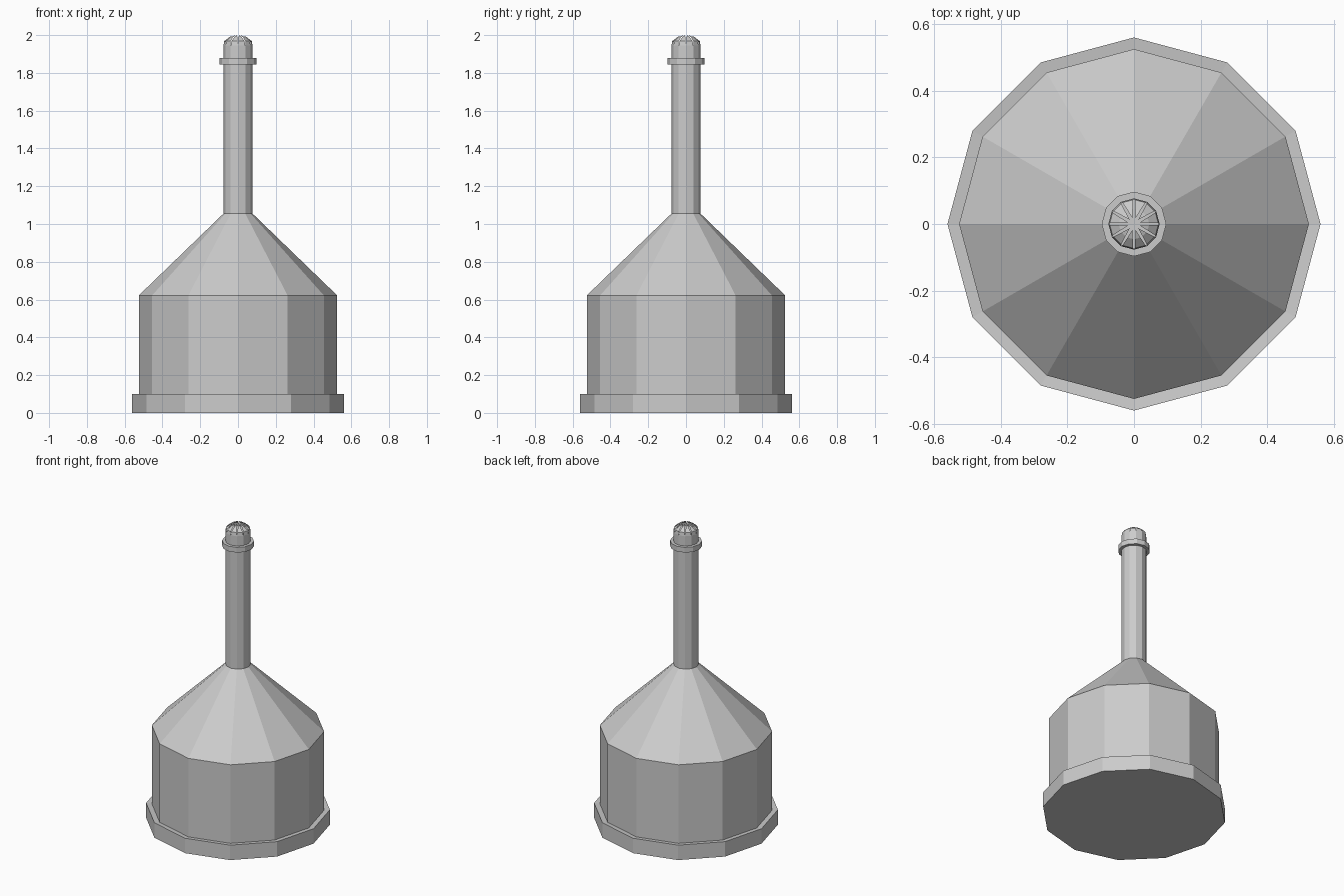
import bpy, bmesh
from math import cos, sin, pi

SIDES = 12
STEP = 2 * pi / SIDES

cube = bpy.data.objects.get("Cube")
if cube:
    bpy.data.objects.remove(cube, do_unlink=True)

# One plain grey metal
metal = bpy.data.materials.new("grey metal")
metal.use_nodes = True
grey = (0.6, 0.6, 0.6, 1)
metal.diffuse_color = grey
metal.node_tree.nodes["Principled BSDF"].inputs["Base Color"].default_value = grey


def polar(r, angle, z):
    return (r * cos(angle), r * sin(angle), z)


def finish(bm, name):
    mesh = bpy.data.meshes.new(name)
    bm.to_mesh(mesh)
    bm.free()
    mesh.materials.append(metal)
    obj = bpy.data.objects.new(name, mesh)
    bpy.context.collection.objects.link(obj)
    return obj


def lathe(name, profile, cap_bottom=False, cap_top=False):
    """Turn an upward (radius, z) profile into a faceted shell."""
    bm = bmesh.new()
    rings = [[bm.verts.new(polar(r, i * STEP, z)) for i in range(SIDES)]
             for r, z in profile]
    for low, high in zip(rings, rings[1:]):
        for i in range(SIDES):
            j = (i + 1) % SIDES
            bm.faces.new((low[i], low[j], high[j], high[i]))
    if cap_bottom:
        bm.faces.new(rings[0][::-1])
    if cap_top:
        bm.faces.new(rings[-1])
    return finish(bm, name)


# Foot rim, drum, conical roof and chimney
lathe("base_rim", [(0.56, 0), (0.56, 0.1), (0.525, 0.096)], cap_bottom=True)
lathe("drum", [(0.525, 0.096), (0.525, 0.622)])
lathe("cone_roof", [(0.525, 0.622), (0.077, 1.055)])
lathe("chimney", [(0.077, 1.055), (0.077, 1.945)], cap_top=True)
lathe("chimney_collar", [(0.077, 1.845), (0.097, 1.845),
                         (0.097, 1.88), (0.077, 1.88)])

# Crown of tapering flaps bent in over the chimney mouth
bm = bmesh.new()
flap = [(0.077, 1.945, 0.5), (0.073, 1.968, 0.44), (0.045, 1.99, 0.34)]
for i in range(SIDES):
    mid = (i + 0.5) * STEP
    rows = [[bm.verts.new(polar(r, mid + side * half * STEP, z))
             for side in (-1, 1)] for r, z, half in flap]
    for low, high in zip(rows, rows[1:]):
        bm.faces.new((low[0], low[1], high[1], high[0]))
    tip = bm.verts.new(polar(0.018, mid, 2.0))
    bm.faces.new((rows[-1][0], rows[-1][1], tip))
finish(bm, "crown_flaps")
